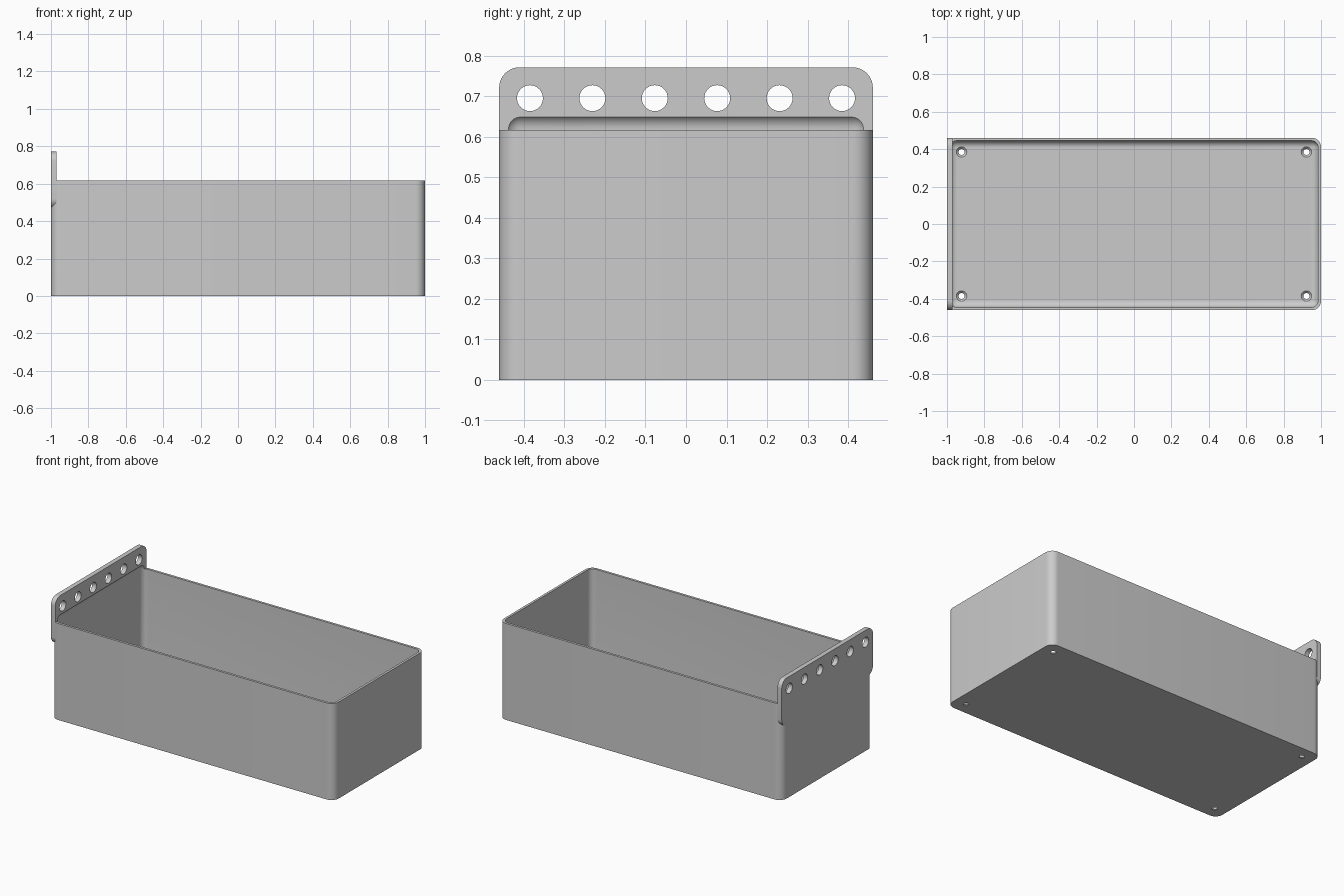
import bpy, bmesh, math
from mathutils import Matrix, Vector

cube = bpy.data.objects.get("Cube")
if cube:
    bpy.data.objects.remove(cube, do_unlink=True)

HALF_Y, RIM, WALL = 0.461, 0.617, 0.0155
PLATE = 0.03

grey = bpy.data.materials.new("plain grey")
grey.use_nodes = True
colour = (0.6, 0.6, 0.6, 1)
grey.diffuse_color = colour
grey.node_tree.nodes["Principled BSDF"].inputs["Base Color"].default_value = colour


def finish(name, bm):
    mesh = bpy.data.meshes.new(name)
    bmesh.ops.recalc_face_normals(bm, faces=bm.faces)
    bm.to_mesh(mesh)
    bm.free()
    mesh.materials.append(grey)
    obj = bpy.data.objects.new(name, mesh)
    bpy.context.collection.objects.link(obj)
    return obj


def rounded_box(name, low, high, radius, axis=None, segments=10):
    """Box with the edges along one axis rounded, or all edges if axis is None."""
    low, high = Vector(low), Vector(high)
    bm = bmesh.new()
    bmesh.ops.create_cube(bm, size=1)
    bmesh.ops.scale(bm, vec=high - low, verts=bm.verts)
    bmesh.ops.translate(bm, vec=(low + high) / 2, verts=bm.verts)
    edges = [e for e in bm.edges if axis is None
             or abs((e.verts[0].co - e.verts[1].co).normalized()[axis]) > 0.9]
    bmesh.ops.bevel(bm, geom=edges, offset=radius, offset_type='OFFSET',
                    segments=segments, profile=0.5, affect='EDGES')
    return finish(name, bm)


def cone_cutter(name, centre, r_low, r_high, depth, turn=None):
    bm = bmesh.new()
    matrix = Matrix.Translation(centre) @ (turn or Matrix())
    bmesh.ops.create_cone(bm, cap_ends=True, segments=32, radius1=r_low,
                          radius2=r_high, depth=depth, matrix=matrix)
    return finish(name, bm)


def combine(target, other, operation):
    mod = target.modifiers.new(operation.lower(), 'BOOLEAN')
    mod.operation, mod.solver, mod.object = operation, 'EXACT', other
    bpy.context.view_layer.objects.active = target
    bpy.ops.object.modifier_apply(modifier=mod.name)
    bpy.data.objects.remove(other, do_unlink=True)


# Outer shell and the raised mounting plate flush with its end
tray = rounded_box("storage_tray", (-1, -HALF_Y, 0), (1, HALF_Y, RIM), 0.05, axis=2)
plate = rounded_box("mounting_plate", (-1, -HALF_Y, 0.47),
                    (-1 + PLATE, HALF_Y, 0.771), 0.05, axis=0)
combine(tray, plate, 'UNION')

# Soft-edged cavity, which also scoops into the foot of the plate
cavity = rounded_box("cavity_cutter", (-1 + WALL, WALL - HALF_Y, WALL),
                     (1 - WALL, HALF_Y - WALL, 0.656), 0.037)
combine(tray, cavity, 'DIFFERENCE')

# Row of mounting holes through the plate
for i in range(6):
    hole = cone_cutter("plate_hole_cutter", (-1 + PLATE / 2, (i - 2.5) * 0.154, 0.695),
                       0.032, 0.032, 0.1, Matrix.Rotation(math.pi / 2, 4, 'Y'))
    combine(tray, hole, 'DIFFERENCE')

# Countersunk drain holes in the floor corners
for x in (-0.922, 0.922):
    for y in (-0.385, 0.385):
        combine(tray, cone_cutter("drain_cutter", (x, y, 0), 0.016, 0.016, 0.1), 'DIFFERENCE')
        sink = cone_cutter("countersink_cutter", (x, y, 0.0125), 0.016, 0.034, 0.018)
        combine(tray, sink, 'DIFFERENCE')

bpy.ops.object.select_all(action='DESELECT')
tray.select_set(True)
bpy.context.view_layer.objects.active = tray
bpy.ops.object.shade_smooth_by_angle(angle=math.radians(30))
